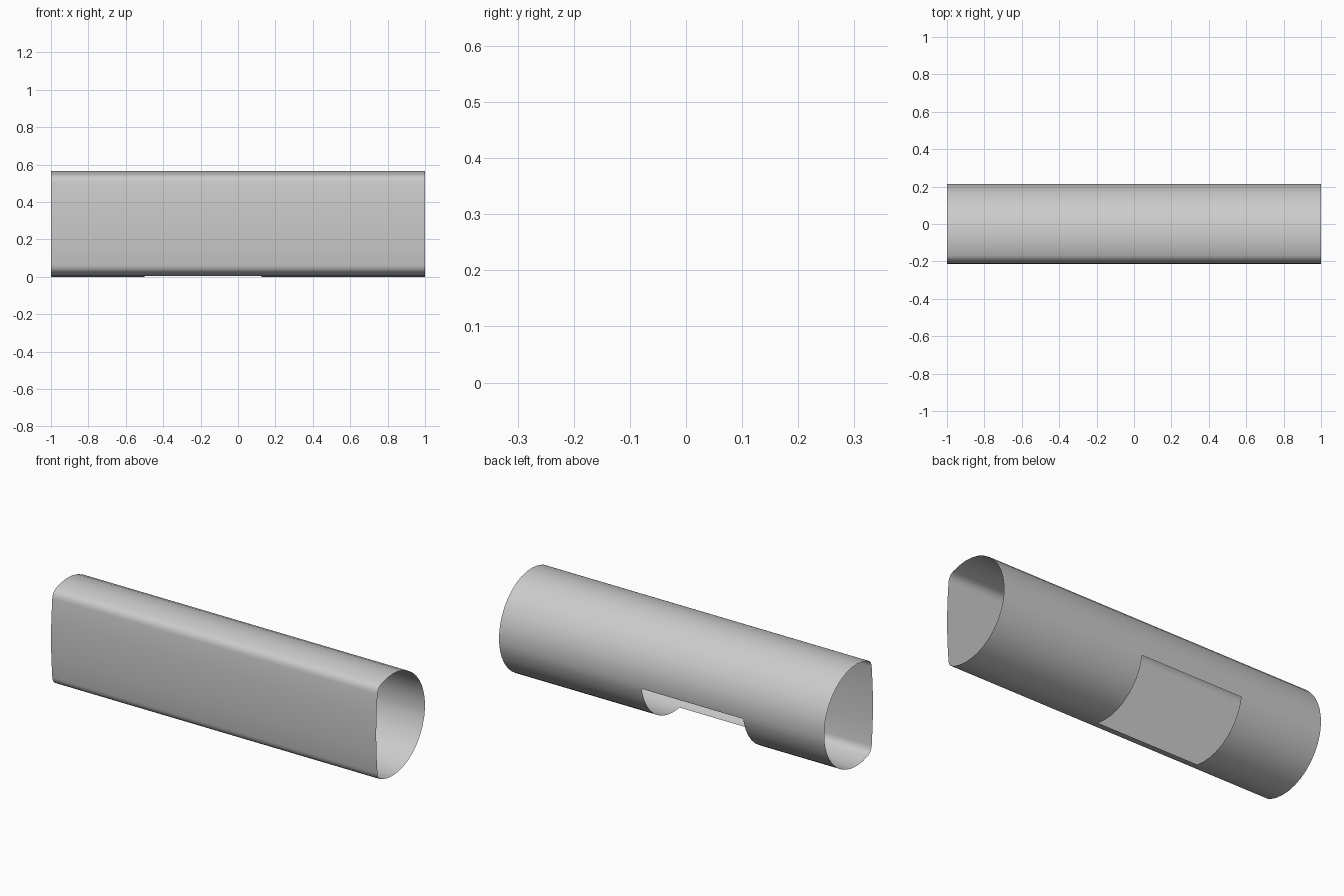
import bpy
import bmesh
from math import sin, cos, radians

cube = bpy.data.objects.get("Cube")
if cube:
    bpy.data.objects.remove(cube, do_unlink=True)

RADIUS = 0.283
CENTRE_Y, CENTRE_Z = -0.0685, 0.283
HALF_ARC, ARC_STEPS = 110.4, 23
STATIONS = (-1.0, -0.5, 0.125, 1.0)       # tube ends and window sides
WINDOW_LOW, WINDOW_HIGH = -100.8, -9.6    # window limits in degrees round the back


def on_circle(angle):
    a = radians(angle)
    return (CENTRE_Y + RADIUS * cos(a), RADIUS * sin(a))


# Round back, with one extra point at the upper window edge
step = 2 * HALF_ARC / ARC_STEPS
angles = sorted([-HALF_ARC + i * step for i in range(ARC_STEPS + 1)] + [WINDOW_HIGH])
profile = [on_circle(a) for a in angles]

# Rounded corner above the flat front
start, control, end = profile[-1], (-0.2, 0.255), (-0.2035, 0.218)
corner = []
for i in range(1, 6):
    t = i / 5
    corner.append(tuple((1 - t) ** 2 * a + 2 * t * (1 - t) * b + t * t * c
                        for a, b, c in zip(start, control, end)))

# Slightly bowed front, then the mirrored lower corner
bow = 0.011
front = [(end[0] - bow * (1 - s * s), end[1] * s) for s in (0.5, 0, -0.5)]
profile += corner + front + [(y, -z) for y, z in reversed(corner)]

# Open tube with the window left out of the middle bay
bm = bmesh.new()
rings = [[bm.verts.new((x, y, z + CENTRE_Z)) for y, z in profile] for x in STATIONS]
count = len(profile)
for bay in range(len(STATIONS) - 1):
    for i in range(count):
        j = (i + 1) % count
        if bay == 1 and j < len(angles) and j > 0:
            middle = (angles[i] + angles[j]) / 2
            if WINDOW_LOW < middle < WINDOW_HIGH:
                continue
        a, b = rings[bay], rings[bay + 1]
        bm.faces.new((a[i], b[i], b[j], a[j]))

# Turn the faces outward
bm.normal_update()
for face in bm.faces:
    centre = face.calc_center_median()
    if face.normal.y * centre.y + face.normal.z * (centre.z - CENTRE_Z) < 0:
        face.normal_flip()

mesh = bpy.data.meshes.new("tube_shell")
bm.to_mesh(mesh)
bm.free()
tube = bpy.data.objects.new("tube_shell", mesh)
bpy.context.collection.objects.link(tube)

# Plain grey
grey = bpy.data.materials.new("light_grey")
grey.use_nodes = True
colour = (0.6, 0.6, 0.6, 1.0)
grey.diffuse_color = colour
grey.node_tree.nodes["Principled BSDF"].inputs["Base Color"].default_value = colour
mesh.materials.append(grey)

bpy.ops.object.select_all(action='DESELECT')
tube.select_set(True)
bpy.context.view_layer.objects.active = tube
bpy.ops.object.shade_smooth_by_angle(angle=radians(35))
